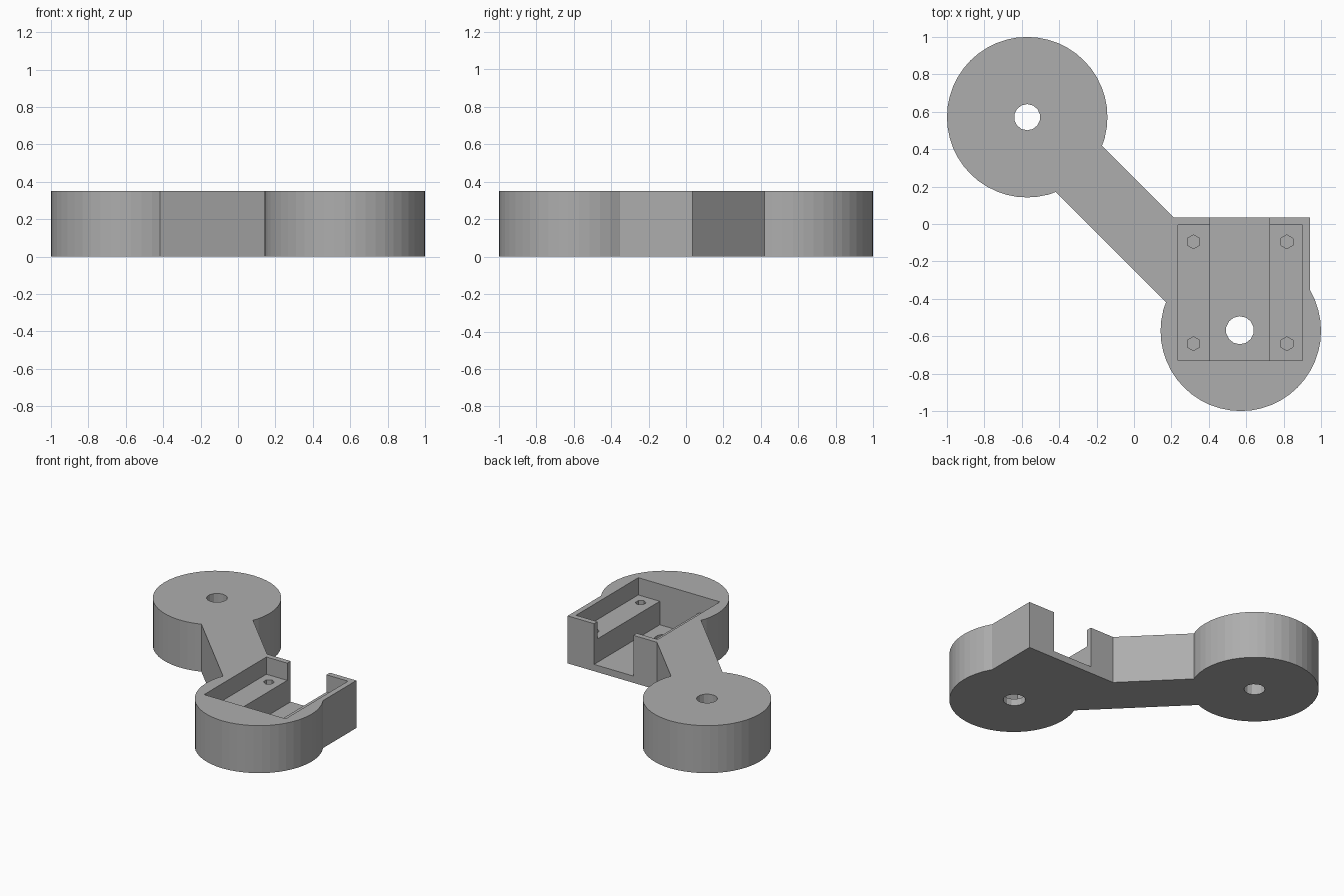
import bpy, bmesh, math
from mathutils import Matrix, Vector

default = bpy.data.objects.get("Cube")
if default:
    bpy.data.objects.remove(default, do_unlink=True)

H = 0.35          # overall height
C = 0.571         # hub offset from the centre
R = 0.429         # hub radius
FLOOR, LEDGE = 0.05, 0.223
TOP = H + 0.1     # cutters rise past the top

grey = bpy.data.materials.new("plain grey")
grey.use_nodes = True
colour = (0.42, 0.42, 0.42, 1)
grey.diffuse_color = colour
grey.node_tree.nodes["Principled BSDF"].inputs["Base Color"].default_value = colour


def add_object(name, bm):
    mesh = bpy.data.meshes.new(name)
    bm.to_mesh(mesh)
    bm.free()
    mesh.materials.append(grey)
    obj = bpy.data.objects.new(name, mesh)
    bpy.context.collection.objects.link(obj)
    return obj


def box(name, x0, x1, y0, y1, z0, z1, turn=0):
    bm = bmesh.new()
    size = Matrix.Diagonal((x1 - x0, y1 - y0, z1 - z0, 1))
    place = Matrix.Translation(((x0 + x1) / 2, (y0 + y1) / 2, (z0 + z1) / 2))
    bmesh.ops.create_cube(bm, size=1, matrix=Matrix.Rotation(turn, 4, "Z") @ place @ size)
    return add_object(name, bm)


def cylinder(name, x, y, radius, z0, z1, sides):
    bm = bmesh.new()
    bmesh.ops.create_cone(bm, cap_ends=True, segments=sides, radius1=radius, radius2=radius,
                          depth=z1 - z0, matrix=Matrix.Translation((x, y, (z0 + z1) / 2)))
    return add_object(name, bm)


def combine(target, parts, operation):
    """Merge or cut the parts, then drop the helpers."""
    for part in parts:
        mod = target.modifiers.new(part.name, "BOOLEAN")
        mod.operation, mod.solver, mod.object = operation, "EXACT", part
        part.hide_render = True
    graph = bpy.context.evaluated_depsgraph_get()
    result = bpy.data.meshes.new_from_object(target.evaluated_get(graph))
    target.modifiers.clear()
    target.data = result
    for part in parts:
        bpy.data.objects.remove(part, do_unlink=True)


# Solid body: two round hubs, the diagonal arm and the square housing
bracket = cylinder("bracket_body", -C, C, R, 0, H, 48)
combine(bracket, [
    cylinder("housing_hub", C, -C, R, 0, H, 48),
    box("arm", -0.8, 0.8, -0.175, 0.175, 0, H, turn=-math.pi / 4),
    box("housing", 0.2, 0.94, -0.6, 0.035, 0, H),
], "UNION")

# Pocket down to the ledges, and the deeper channel open at the back
cutters = [
    box("pocket_cutter", 0.235, 0.9, -0.73, -0.005, LEDGE, TOP),
    box("channel_cutter", 0.405, 0.725, -0.73, 0.2, FLOOR, TOP),
    cylinder("arm_hub_hole", -C, C, 0.07, -0.1, TOP, 14),
    cylinder("housing_hub_hole", C - 0.005, -C + 0.003, 0.075, -0.1, TOP, 14),
]
# Screw holes in the ledges
for x in (0.318, 0.817):
    for y in (-0.095, -0.64):
        cutters.append(cylinder("screw_hole", x, y, 0.037, FLOOR, TOP, 6))
combine(bracket, cutters, "DIFFERENCE")
